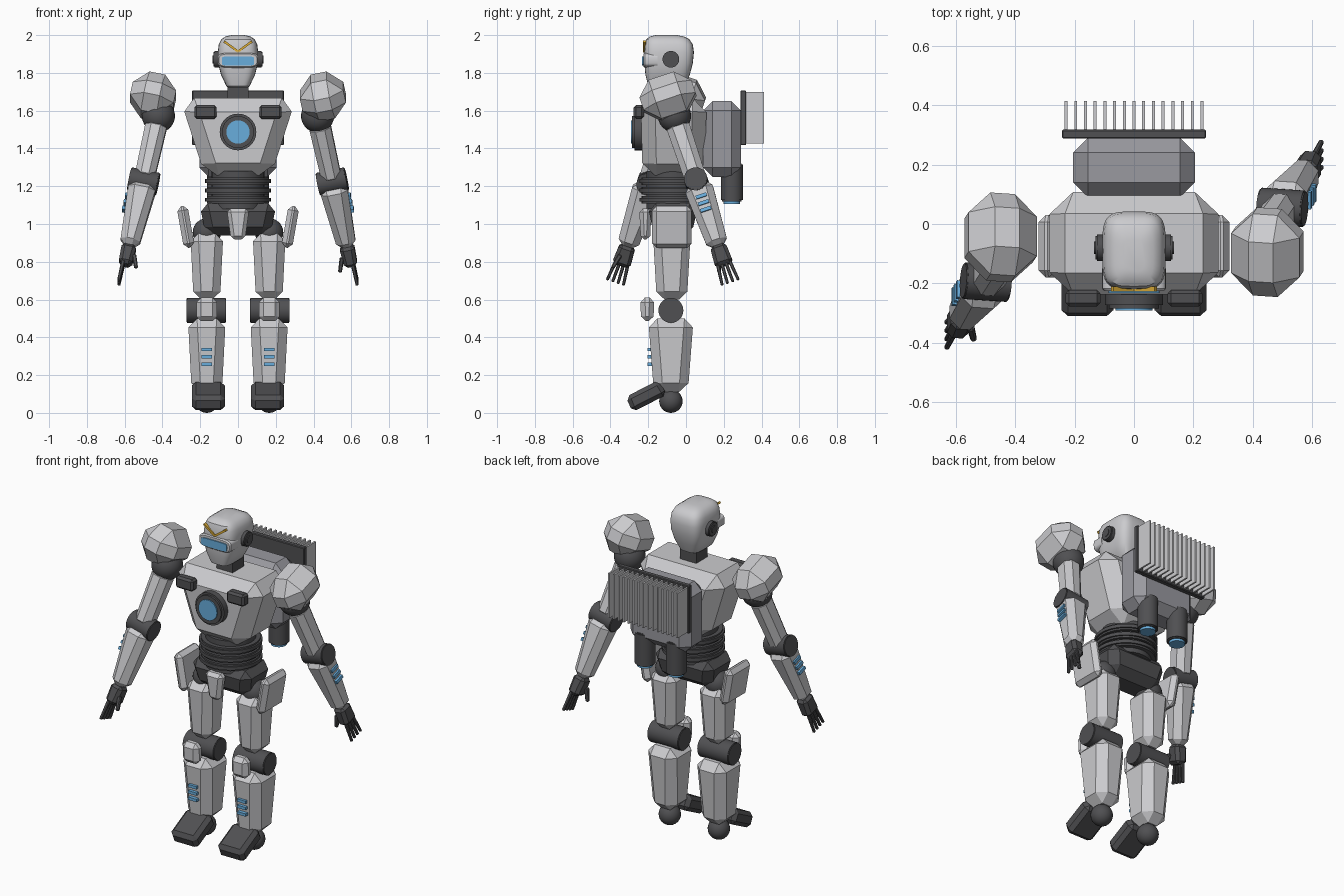
import bpy, bmesh, math
from math import radians, cos, sin, pi
from mathutils import Matrix, Vector, Euler

if "Cube" in bpy.data.objects:
    bpy.data.objects.remove(bpy.data.objects["Cube"])


def material(name, colour):
    m = bpy.data.materials.new(name)
    m.use_nodes = True
    m.diffuse_color = (*colour, 1)
    m.node_tree.nodes["Principled BSDF"].inputs["Base Color"].default_value = (*colour, 1)
    return m


LIGHT = material("light grey armour", (0.6, 0.6, 0.62))
MID = material("mid grey pack", (0.32, 0.32, 0.35))
DARK = material("dark joints", (0.08, 0.08, 0.085))
BLUE = material("blue glow", (0.14, 0.42, 0.72))
GOLD = material("gold trim", (0.72, 0.42, 0.04))
WORLD = Matrix.Identity(4)
MIDY = -0.07


def finish(bm, name, mat, centre, rot, frame, smooth):
    bmesh.ops.recalc_face_normals(bm, faces=bm.faces[:])
    mesh = bpy.data.meshes.new(name)
    for f in bm.faces:
        f.smooth = smooth
    bm.to_mesh(mesh)
    bm.free()
    if smooth:
        mesh.set_sharp_from_angle(angle=radians(35))
    mesh.materials.append(mat)
    ob = bpy.data.objects.new(name, mesh)
    bpy.context.collection.objects.link(ob)
    turn = Euler([radians(a) for a in rot]).to_matrix().to_4x4()
    ob.matrix_world = frame @ Matrix.Translation(centre) @ turn
    return ob


def block(name, mat, centre, top, bottom, height, bevel=0.0, rot=(0, 0, 0), frame=WORLD):
    """Tapered box with chamfered edges."""
    bm = bmesh.new()
    bmesh.ops.create_cube(bm, size=1)
    for v in bm.verts:
        w, d = top if v.co.z > 0 else bottom
        v.co = Vector((v.co.x * w, v.co.y * d, v.co.z * height))
    if bevel:
        bmesh.ops.bevel(bm, geom=bm.edges[:], offset=bevel, segments=1,
                        affect='EDGES', clamp_overlap=True)
    return finish(bm, name, mat, centre, rot, frame, False)


def drum(name, mat, centre, radius, length, rot=(0, 0, 0), frame=WORLD, bevel=0.0):
    bm = bmesh.new()
    bmesh.ops.create_cone(bm, cap_ends=True, segments=32, radius1=radius,
                          radius2=radius, depth=length)
    if bevel:
        rims = [e for e in bm.edges if abs(e.verts[0].co.z - e.verts[1].co.z) < 1e-5]
        bmesh.ops.bevel(bm, geom=rims, offset=bevel, segments=2, affect='EDGES')
    return finish(bm, name, mat, centre, rot, frame, True)


def ball(name, mat, centre, radius, frame=WORLD):
    bm = bmesh.new()
    bmesh.ops.create_uvsphere(bm, u_segments=24, v_segments=14, radius=radius)
    return finish(bm, name, mat, centre, (0, 0, 0), frame, True)


def loft(name, mat, centre, rings, rot=(0, 0, 0), power=0.5, n=40):
    """Stack of rounded rectangles: (z, half width, y front, y back)."""
    bm = bmesh.new()
    rows = []
    for z, hx, y0, y1 in rings:
        row = []
        for i in range(n):
            c, s = cos(2 * pi * i / n), sin(2 * pi * i / n)
            x = math.copysign(abs(c) ** power, c) * hx
            y = math.copysign(abs(s) ** power, s) * (y1 - y0) / 2 + (y0 + y1) / 2
            row.append(bm.verts.new((x, y, z)))
        rows.append(row)
    for a, b in zip(rows, rows[1:]):
        for i in range(n):
            j = (i + 1) % n
            bm.faces.new((a[i], a[j], b[j], b[i]))
    bm.faces.new(rows[0])
    bm.faces.new(rows[-1])
    return finish(bm, name, mat, centre, rot, WORLD, True)


# Head, visor, brow and ears
loft("head", LIGHT, (0, 0, 0), [
    (1.722, 0.05, -0.185, -0.02), (1.73, 0.062, -0.2, -0.005), (1.79, 0.09, -0.215, 0.02),
    (1.85, 0.105, -0.22, 0.036), (1.91, 0.107, -0.22, 0.042), (1.95, 0.102, -0.218, 0.036),
    (1.978, 0.088, -0.21, 0.018), (1.993, 0.065, -0.19, -0.012), (2.0, 0.035, -0.16, -0.05)])
loft("visor_frame", LIGHT, (0, -0.19, 1.867),
     [(-0.04, 0.107, -0.04, 0.04), (0.028, 0.107, -0.04, 0.04), (0.036, 0.1, -0.034, 0.034)],
     rot=(90, 0, 0))
loft("visor_glass", BLUE, (0, -0.228, 1.863),
     [(-0.004, 0.086, -0.024, 0.024), (0.004, 0.086, -0.024, 0.024)], rot=(90, 0, 0), power=0.3)
block("neck", DARK, (0, -0.075, 1.69), (0.11, 0.11), (0.11, 0.11), 0.14)
for s in (-1, 1):
    block("brow_bar", GOLD, (s * 0.037, -0.219, 1.94), (0.09, 0.016), (0.09, 0.016), 0.012,
          rot=(0, -s * 36, 0))
    drum("ear_disc", DARK, (s * 0.113, -0.08, 1.872), 0.044, 0.034, (0, 90, 0), bevel=0.005)
    drum("ear_cap", DARK, (s * 0.122, -0.08, 1.872), 0.025, 0.024, (0, 90, 0), bevel=0.004)

# Chest with core light and vents
block("torso", LIGHT, (0, -0.065, 1.457), (0.615, 0.35), (0.345, 0.33), 0.42, 0.075)
drum("core_ring", DARK, (0, -0.25, 1.487), 0.097, 0.07, (90, 0, 0), bevel=0.012)
drum("core_lens", BLUE, (0, -0.286, 1.487), 0.062, 0.012, (90, 0, 0))
for s in (-1, 1):
    block("chest_vent", DARK, (s * 0.172, -0.25, 1.593), (0.118, 0.055), (0.118, 0.055), 0.072, 0.012)

# Waist and pelvis
drum("waist_core", DARK, (0, MIDY, 1.18), 0.14, 0.2)
for z in (1.227, 1.177, 1.128):
    drum("waist_ring", DARK, (0, MIDY, z), 0.175, 0.04, bevel=0.01)
block("pelvis", DARK, (0, MIDY, 1.025), (0.41, 0.27), (0.34, 0.2), 0.17, 0.045)
block("groin_plate", LIGHT, (0, -0.215, 1.0), (0.12, 0.065), (0.075, 0.05), 0.165, 0.02)

# Back pack, radiator and thrusters
block("backpack", MID, (0, 0.19, 1.45), (0.41, 0.2), (0.41, 0.2), 0.4, 0.05)
block("radiator_plate", DARK, (0, 0.303, 1.562), (0.485, 0.03), (0.485, 0.03), 0.29, 0.004)
for i in range(15):
    block("radiator_fin", LIGHT, ((i - 7) * 0.0327, 0.364, 1.562), (0.01, 0.1), (0.01, 0.1), 0.272)
for s in (-1, 1):
    drum("thruster", DARK, (s * 0.105, 0.243, 1.22), 0.058, 0.2, bevel=0.006)
    drum("thruster_glow", BLUE, (s * 0.105, 0.243, 1.115), 0.044, 0.018)

for s in (-1, 1):
    # Legs
    x = s * 0.165
    block("hip_plate", LIGHT, (s * 0.277, -0.075, 0.985), (0.058, 0.21), (0.058, 0.21), 0.225, 0.024,
          rot=(0, s * 10, 0))
    ball("hip_joint", DARK, (x, MIDY, 0.955), 0.075)
    block("thigh", LIGHT, (x, -0.075, 0.775), (0.175, 0.2), (0.14, 0.16), 0.35, 0.042)
    drum("knee_joint", DARK, (s * 0.168, -0.08, 0.543), 0.066, 0.21, (0, 90, 0), bevel=0.004)
    block("knee_plate", LIGHT, (x, -0.205, 0.548), (0.11, 0.075), (0.11, 0.065), 0.125, 0.025)
    block("shin", LIGHT, (x, -0.08, 0.305), (0.2, 0.24), (0.16, 0.18), 0.39, 0.048)
    for z in (0.258, 0.297, 0.335):
        block("shin_light", BLUE, (x, -0.192, z), (0.056, 0.024), (0.056, 0.024), 0.017)
    ball("ankle_joint", DARK, (x, -0.08, 0.062), 0.062)
    block("foot", DARK, (s * 0.157, -0.212, 0.09), (0.175, 0.195), (0.175, 0.205), 0.088, 0.022,
          rot=(27, 0, 0))

    # Arms, swung opposite ways from the shoulder
    arm = (Matrix.Translation((s * 0.415, MIDY, 1.6)) @ Matrix.Rotation(radians(s * 18.5), 4, 'X')
           @ Matrix.Rotation(radians(-s * 12), 4, 'Y'))
    block("shoulder_armour", LIGHT, (s * 0.05, 0, 0.07), (0.235, 0.29), (0.235, 0.29), 0.22, 0.075,
          frame=arm)
    ball("shoulder_joint", DARK, (0, 0, -0.03), 0.088, arm)
    block("upper_arm", LIGHT, (0, 0, -0.235), (0.115, 0.125), (0.105, 0.115), 0.34, 0.032, frame=arm)
    drum("elbow_joint", DARK, (0, 0, -0.405), 0.062, 0.155, (0, 90, 0), arm, 0.004)
    block("forearm", LIGHT, (0, 0, -0.6), (0.15, 0.155), (0.1, 0.11), 0.36, 0.035, frame=arm)
    for k in range(3):
        block("forearm_light", BLUE, (s * 0.071, 0, -0.502 - k * 0.038), (0.018, 0.06), (0.018, 0.06),
              0.018, frame=arm)
    block("palm", DARK, (0, 0, -0.825), (0.08, 0.085), (0.07, 0.1), 0.115, 0.018, frame=arm)
    for k in range(4):
        spread = k - 1.5
        block("finger", DARK, (s * 0.012, spread * 0.026, -0.925), (0.02, 0.019), (0.016, 0.015), 0.12,
              0.004, rot=(spread * 4, 0, 0), frame=arm)
    block("thumb", DARK, (-s * 0.05, -0.03, -0.86), (0.024, 0.024), (0.02, 0.02), 0.08, 0.005,
          rot=(-12, s * 20, 0), frame=arm)
